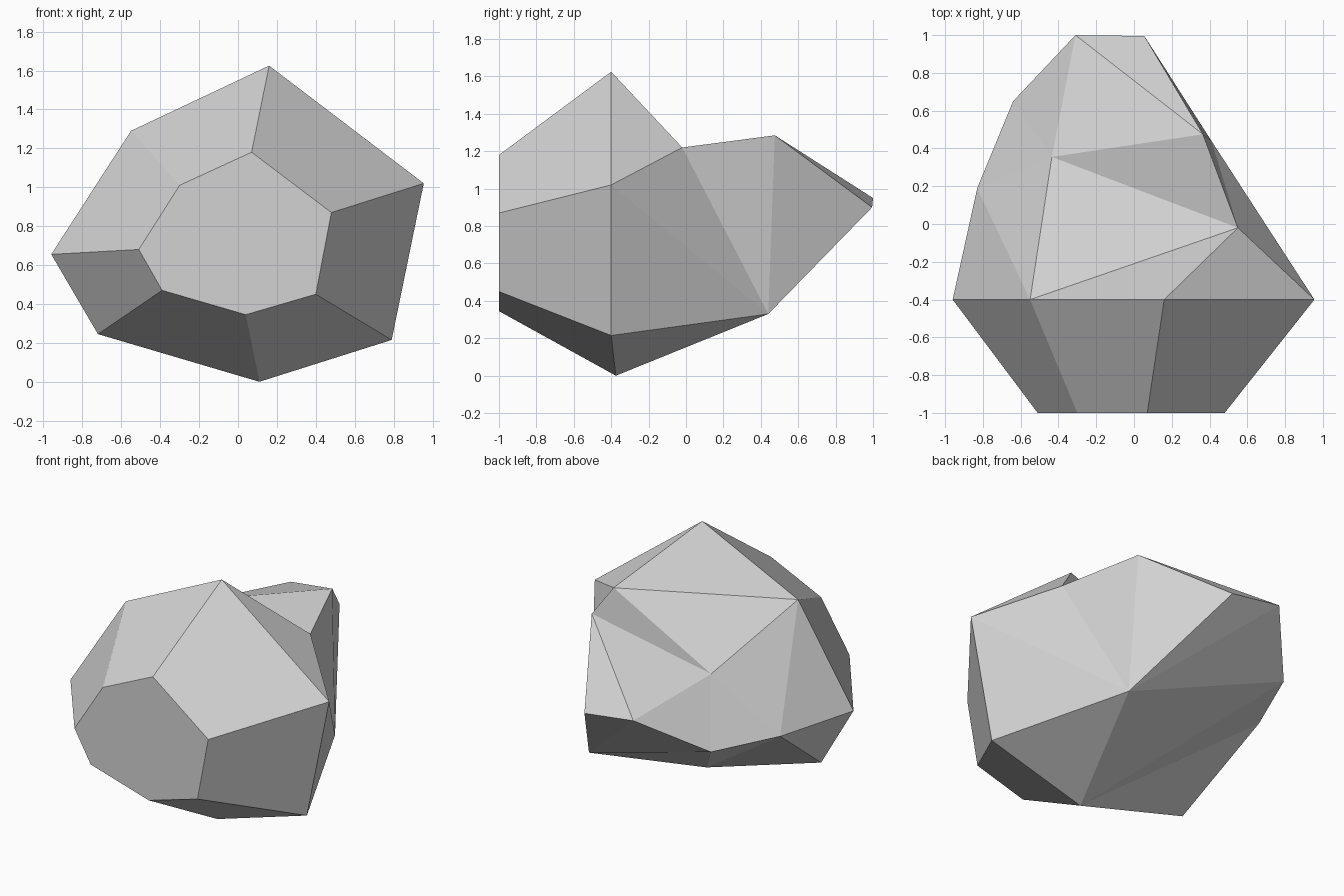
import bpy
import bmesh

cube = bpy.data.objects.get("Cube")
if cube:
    bpy.data.objects.remove(cube, do_unlink=True)

# Plain grey stone material
stone = bpy.data.materials.new("stone_grey")
stone.use_nodes = True
grey = (0.65, 0.65, 0.65, 1)
stone.diffuse_color = grey
shader = next(n for n in stone.node_tree.nodes if n.type == "BSDF_PRINCIPLED")
shader.inputs["Base Color"].default_value = grey
shader.inputs["Roughness"].default_value = 0.9

# Flat front outline and the wider girth outline (x, z), clockwise from the top
front_outline = [(.07, 1.18), (.48, .87), (.4, .45), (.04, .345),
                 (-.39, .47), (-.51, .68), (-.3, 1.01)]
girth_outline = [(.16, 1.625), (.955, 1.02), (.79, .215), (.11, 0),
                 (-.72, .245), (-.96, .655), (-.55, 1.29)]
girth_names = ["peak", "left", "lowleft", "base", "lowright", "right", "shoulder"]

# Corners of the chipped back
back_corners = {
    "saddle": (.55, -.02, 1.22),
    "crest": (.365, .475, 1.285),
    "hollow": (-.435, .355, 1.05),
    "flank": (-.83, .19, .675),
    "hip": (-.64, .65, .695),
    "tail": (-.31, 1, .95),
    "tip": (.055, .995, .9),
    "heel": (.41, .44, .33),
}

# Facets that close the back, each listed by its corners
back_facets = [
    "peak left saddle",
    "peak saddle shoulder",
    "shoulder saddle hollow",
    "saddle crest hollow",
    "hollow crest tail",
    "crest tip tail",
    "hollow tail hip",
    "hollow hip flank",
    "shoulder hollow flank",
    "shoulder flank right",
    "right flank lowright",
    "flank base lowright",
    "flank hip base",
    "hip heel base",
    "tail heel hip",
    "tail tip heel",
    "crest heel tip",
    "saddle heel crest",
    "left heel saddle",
    "left lowleft heel",
    "lowleft base heel",
]

bm = bmesh.new()


def ring(outline, y):
    return [bm.verts.new((x, y, z)) for x, z in outline]


# Front cap and the band of sloping facets behind it
front = ring(front_outline, -1)
girth = ring(girth_outline, -.4)
girth[girth_names.index("base")].co.y = -.375
bm.faces.new(front)
for i in range(len(front)):
    bm.faces.new((front[i - 1], front[i], girth[i], girth[i - 1]))

# Back facets
corner = dict(zip(girth_names, girth))
for name, position in back_corners.items():
    corner[name] = bm.verts.new(position)
for facet in back_facets:
    bm.faces.new([corner[name] for name in facet.split()])
bmesh.ops.recalc_face_normals(bm, faces=bm.faces)

mesh = bpy.data.meshes.new("rock")
bm.to_mesh(mesh)
bm.free()
mesh.materials.append(stone)
rock = bpy.data.objects.new("rock", mesh)
bpy.context.collection.objects.link(rock)
